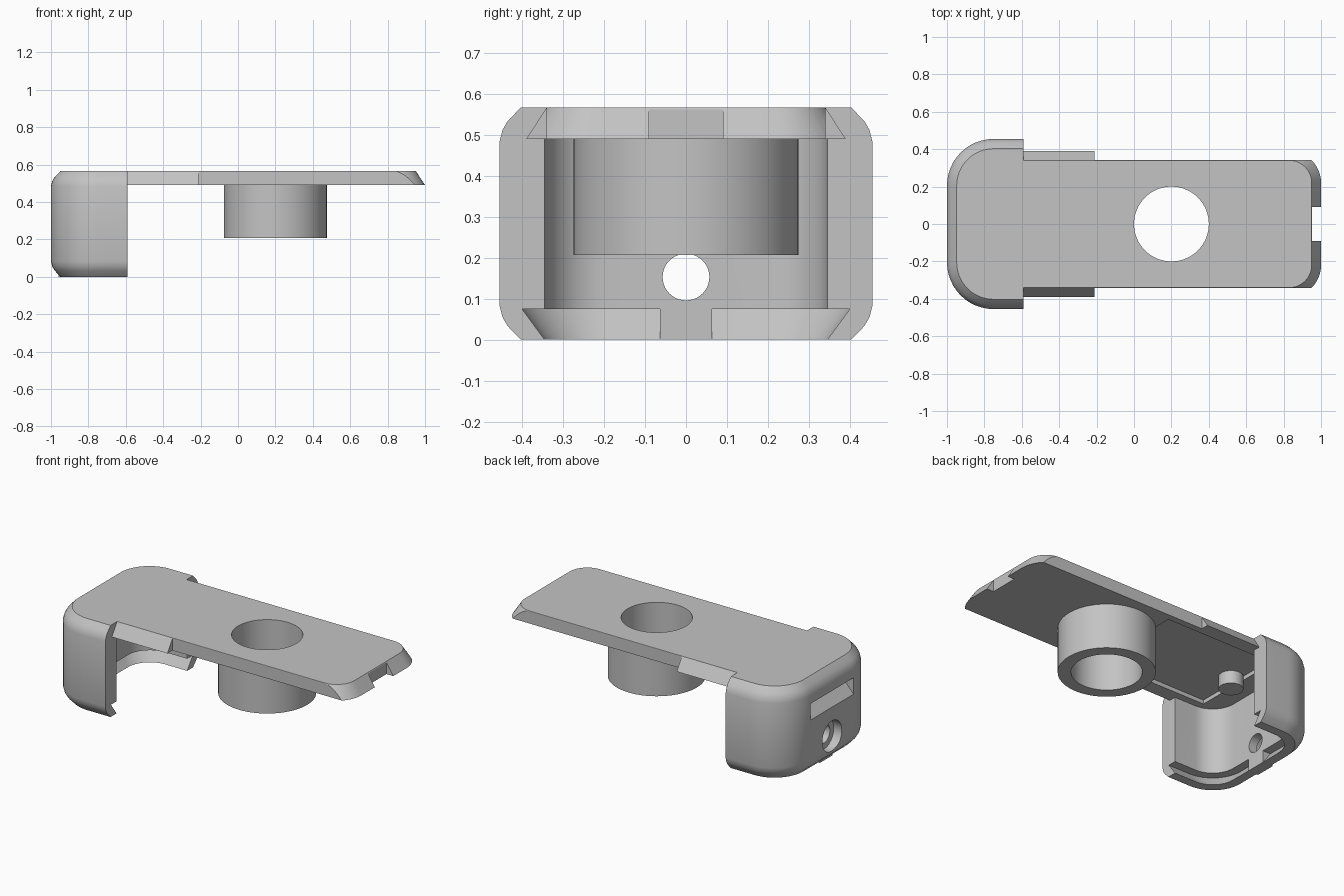
import bpy, bmesh, math

if "Cube" in bpy.data.objects:
    bpy.data.objects.remove(bpy.data.objects["Cube"])

grey = bpy.data.materials.new("light grey plastic")
grey.use_nodes = True
COLOUR = (0.55, 0.55, 0.55, 1)
grey.diffuse_color = COLOUR
grey.node_tree.nodes["Principled BSDF"].inputs["Base Color"].default_value = COLOUR

TOP, UNDER = 0.567, 0.49      # plate top and underside
OPEN = -0.59                  # open end of the shell


def finish(name, bm):
    bmesh.ops.recalc_face_normals(bm, faces=bm.faces)
    mesh = bpy.data.meshes.new(name)
    bm.to_mesh(mesh)
    bm.free()
    mesh.materials.append(grey)
    ob = bpy.data.objects.new(name, mesh)
    bpy.context.collection.objects.link(ob)
    return ob


def outline(flat, end, half, r, n=12):
    """Rectangle from x=flat to x=end, with both corners rounded at the end."""
    s = 1 if end > flat else -1
    arc = [(end - s * r * (1 - math.cos(a)), half - r * (1 - math.sin(a)))
           for a in (math.pi / 2 * (1 - i / n) for i in range(n + 1))]
    side = [(flat, half)] + arc
    return side + [(x, -y) for x, y in reversed(side)]


def loft(name, sections):
    """Solid through stacked (z, outline) sections."""
    bm = bmesh.new()
    rings = [[bm.verts.new((x, y, z)) for x, y in pts] for z, pts in sections]
    for a, b in zip(rings, rings[1:]):
        for i in range(len(a)):
            j = (i + 1) % len(a)
            bm.faces.new((a[i], a[j], b[j], b[i]))
    bm.faces.new(rings[0])
    bm.faces.new(rings[-1])
    return finish(name, bm)


def box(name, x0, x1, y0, y1, z0, z1):
    return loft(name, [(z, [(x0, y0), (x1, y0), (x1, y1), (x0, y1)]) for z in (z0, z1)])


def cylinder(name, x, r, z0, z1, n=64):
    ring = [(x + r * math.cos(math.tau * i / n), r * math.sin(math.tau * i / n)) for i in range(n)]
    return loft(name, [(z0, ring), (z1, ring)])


def bore(name, z, r, x0, x1, n=40):
    """Cylinder along x at y = 0."""
    ob = cylinder(name, 0, r, 0, x1 - x0, n)
    for v in ob.data.vertices:
        a, b, c = v.co
        v.co = (x0 + c, a, z + b)
    return ob


def combine(target, tool, operation="DIFFERENCE"):
    mod = target.modifiers.new("cut", "BOOLEAN")
    mod.object, mod.operation, mod.solver = tool, operation, "EXACT"
    bpy.ops.object.select_all(action="DESELECT")
    bpy.context.view_layer.objects.active = target
    target.select_set(True)
    bpy.ops.object.modifier_apply(modifier=mod.name)
    bpy.data.objects.remove(tool)


# Shell: rounded end cap with eased top and bottom rims
rim = [(0.052, 0), (0.02, 0.033), (0.007, 0.055), (0, 0.083)]
levels = rim + [(d, TOP - z) for d, z in reversed(rim)]
body = loft("holder_body", [(z, outline(OPEN, -1 + d, 0.455 - d, 0.25 - d)) for d, z in levels])

# Shell cavity and the undercut groove around its bottom opening
combine(body, loft("cavity", [(z, outline(-0.4, -0.89, 0.345, 0.15)) for z in (-0.1, UNDER)]))
combine(body, loft("groove", [(-0.0001, outline(-0.4, -0.89, 0.345, 0.15)),
                              (0.075, outline(-0.4, -0.945, 0.40, 0.205))]))
combine(body, box("groove_tab", -0.96, -0.89, -0.063, 0.063, 0, 0.09), "UNION")

# Cord hole with counterbore, and the wedge-shaped grip slot
combine(body, bore("cord_hole", 0.153, 0.057, -1.1, -0.8))
combine(body, bore("counterbore", 0.153, 0.095, -1.1, -0.945))
slot = box("grip_slot", -1.02, -0.94, -0.21, 0.21, 0.31, 0.435)
for v in slot.data.vertices:
    if v.co.x > -1:
        v.co.z = 0.40 if v.co.z < 0.4 else 0.43
combine(body, slot)

# Sliding plate with slanted rails, trimmed straight past the rails
plate = loft("plate", [(UNDER, outline(-0.68, 1.0, 0.39, 0.17)),
                       (TOP, outline(-0.68, 0.95, 0.34, 0.12))])
for s in (-1, 1):
    combine(plate, box("side_trim", -0.21, 1.2, *sorted((s * 0.341, s * 0.6)), 0.4, 0.7))
combine(plate, box("latch_notch", 0.953, 1.2, -0.09, 0.09, 0.4, 0.7))
combine(body, plate, "UNION")

# Shallow recess under the plate, stud, and collar with a through hole
combine(body, box("recess", -0.76, 0.0, -0.30, 0.30, 0.4, UNDER + 0.025))
combine(body, cylinder("stud", -0.71, 0.07, 0.435, 0.53, 32), "UNION")
combine(body, cylinder("collar", 0.2, 0.275, 0.207, 0.53), "UNION")
combine(body, cylinder("collar_hole", 0.2, 0.2, 0, 1))

bpy.ops.object.select_all(action="DESELECT")
bpy.context.view_layer.objects.active = body
body.select_set(True)
bpy.ops.object.shade_smooth_by_angle(angle=math.radians(25))
